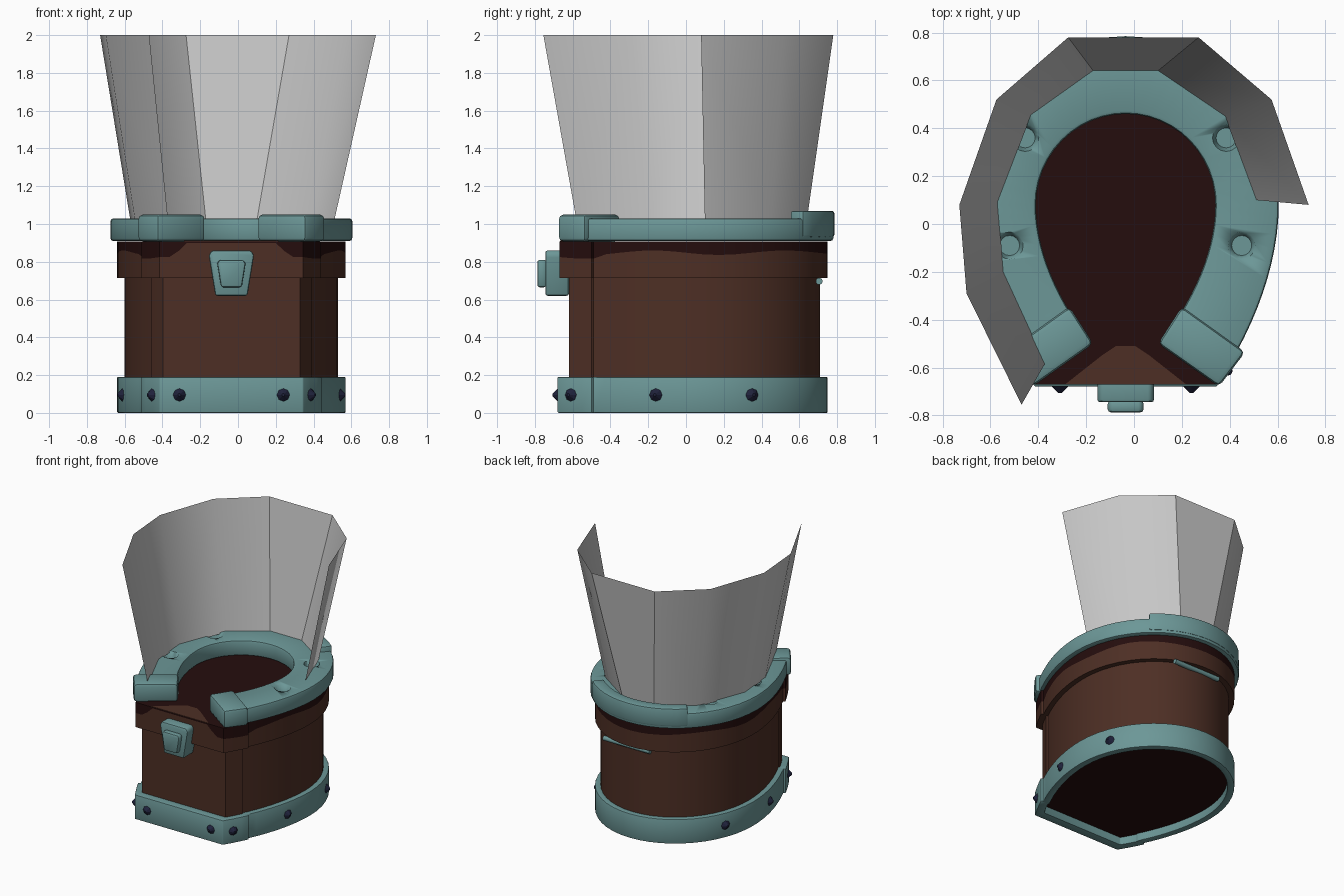
import bpy, bmesh, math
from mathutils import Matrix, Vector

if "Cube" in bpy.data.objects:
    bpy.data.objects.remove(bpy.data.objects["Cube"])

CX = -0.035   # the box is symmetric about this x
Y0 = 0.08     # widest line of the horseshoe plan


def material(name, *rgb):
    m = bpy.data.materials.new(name)
    m.use_nodes = True
    m.diffuse_color = (*rgb, 1)
    m.node_tree.nodes["Principled BSDF"].inputs["Base Color"].default_value = (*rgb, 1)
    return m


TEAL = material("teal metal", 0.15, 0.31, 0.31)
BROWN = material("brown leather", 0.075, 0.028, 0.018)
DARK = material("dark red stain", 0.018, 0.004, 0.004)
NAVY = material("navy stud", 0.014, 0.016, 0.045)
GREY = material("pale grey sheet", 0.58, 0.58, 0.58)


def finish(name, bm, mats, bevel=0, angle=35):
    me = bpy.data.meshes.new(name)
    bm.to_mesh(me)
    bm.free()
    ob = bpy.data.objects.new(name, me)
    bpy.context.collection.objects.link(ob)
    for m in mats:
        me.materials.append(m)
    bpy.ops.object.select_all(action="DESELECT")
    ob.select_set(True)
    bpy.context.view_layer.objects.active = ob
    if bevel:
        mod = ob.modifiers.new("bevel", "BEVEL")
        mod.width, mod.segments, mod.limit_method = bevel, 2, "ANGLE"
        mod.angle_limit = math.radians(40)
        bpy.ops.object.modifier_apply(modifier="bevel")
    bpy.ops.object.shade_smooth_by_angle(angle=math.radians(angle))
    return ob


def side_x(y, rx, fx, front):
    """Half width of the tapering front part of the plan."""
    t = max(0, (Y0 - y) / (Y0 - front))
    return rx + (fx - rx) * t ** 1.9


def outline(rx, back, front, fx, step=0):
    """Horseshoe path from the +x front corner round the back to the -x one."""
    ys = [front + (Y0 - front) * i / 12 for i in range(12)]
    if step:
        ys = sorted([y for y in ys if abs(y + 0.5) > 0.02] + [-0.5, -0.49])
    half = [(side_x(y, rx, fx, front) + (step if y <= -0.5 else 0), y) for y in ys]
    for i in range(13):
        a = i * math.pi / 24
        half.append((rx * math.cos(a), Y0 + (back - Y0) * math.sin(a)))
    return [(CX + x, y) for x, y in half] + [(CX - x, y) for x, y in half[-2::-1]]


def loft(name, loops, mats, rows=(0,), bottom=0, top=0, bevel=0, turn=None):
    bm = bmesh.new()
    rings = [[bm.verts.new(p) for p in loop] for loop in loops]
    n = len(rings[0])
    for r, (a, b) in enumerate(zip(rings, rings[1:])):
        for i in range(n):
            j = (i + 1) % n
            bm.faces.new((a[i], a[j], b[j], b[i])).material_index = rows[r]
    bm.faces.new(rings[0][::-1]).material_index = bottom
    bm.faces.new(rings[-1]).material_index = top
    if turn:
        bm.transform(turn)
    bmesh.ops.recalc_face_normals(bm, faces=bm.faces)
    return finish(name, bm, mats, bevel)


def prism(name, pts, z0, z1, mats, **kw):
    return loft(name, [[(x, y, z) for x, y in pts] for z in (z0, z1)], mats, **kw)


def strip(name, outer, inner, z0, z1, mat, closed, bevel):
    """Bar between two paths, either a ring or open with end caps."""
    bm = bmesh.new()
    cols = [[bm.verts.new((*p, z)) for p, z in ((o, z0), (o, z1), (i, z1), (i, z0))]
            for o, i in zip(outer, inner)]
    for a, b in zip(cols, cols[1:] + (cols[:1] if closed else [])):
        for k in range(4):
            m = (k + 1) % 4
            bm.faces.new((a[k], b[k], b[m], a[m]))
    if not closed:
        bm.faces.new(cols[0])
        bm.faces.new(cols[-1][::-1])
    bmesh.ops.recalc_face_normals(bm, faces=bm.faces)
    return finish(name, bm, [mat], bevel)


# Box body with a dark underside, and the metal band round its foot
body = outline(0.565, 0.71, -0.62, 0.35, 0.012)
prism("box_body", body, 0.06, 0.72, [BROWN, DARK], bottom=1)
strip("base_band", outline(0.605, 0.75, -0.68, 0.36, 0.02),
      outline(0.555, 0.70, -0.61, 0.34, 0.01), 0, 0.19, TEAL, True, 0.012)

# Lid with a stain running down from its top
lid = outline(0.605, 0.75, -0.67, 0.36, 0.02)
lid += [(CX + 0.375 * (i / 8 - 1), -0.67) for i in range(1, 16)]


def stain_edge(x, y):
    if y < -0.66:
        return 0.9 - 0.075 * min(1, max(0, (abs(x - CX) - 0.24) / 0.07))
    return 0.848 - 0.012 * math.sin(9 * y) - (0.02 if y < -0.45 else 0)


loft("box_lid", [[(x, y, 0.715) for x, y in lid],
                 [(x, y, stain_edge(x, y)) for x, y in lid],
                 [(x, y, 0.908) for x, y in lid]], [BROWN, DARK], rows=(0, 1), top=1)
clean = [(-0.25, -0.668), (0.25, -0.668), (0.1, -0.55), (0.04, -0.51), (-0.04, -0.51), (-0.1, -0.55)]
prism("lid_clean_patch", [(CX + x, y) for x, y in clean], 0.9, 0.912, [BROWN])

# Horseshoe with nail holes
shoe = strip("horseshoe", outline(0.64, 0.78, -0.66, 0.39),
             outline(0.375, 0.46, -0.42, 0.2), 0.91, 1.03, TEAL, False, 0.015)
for s in (-1, 1):
    for x, y in ((0.485, -0.09), (0.42, 0.36)):
        bm = bmesh.new()
        bmesh.ops.create_cone(bm, cap_ends=True, segments=16, radius1=0.042, radius2=0.066,
                              depth=0.08, matrix=Matrix.Translation((CX + s * x, y, 1.02)))
        cutter = finish("nail_hole_cutter", bm, [TEAL])
        cutter.hide_render = True
        mod = shoe.modifiers.new("hole", "BOOLEAN")
        mod.operation, mod.object, mod.solver = "DIFFERENCE", cutter, "EXACT"
        bpy.context.view_layer.objects.active = shoe
        bpy.ops.object.modifier_apply(modifier="hole")
        bpy.data.objects.remove(cutter)

# Heel blocks on the ends of the horseshoe
heel = [(0.135, -0.5), (0.39, -0.68), (0.5, -0.535), (0.235, -0.345)]
for s, side in ((1, "left"), (-1, "right")):
    prism("heel_block_" + side, [(CX + s * x, y) for x, y in heel], 0.908, 1.05, [TEAL], bevel=0.022)


# Raised toe clip at the back
def arc(rx, back):
    angles = [math.radians(50 + 80 * i / 12) for i in range(13)]
    return [(CX + rx * math.cos(a), Y0 + (back - Y0) * math.sin(a)) for a in angles]


strip("toe_clip", arc(0.645, 0.785), arc(0.56, 0.695), 0.93, 1.07, TEAL, False, 0.012)

# Latch on the front
front_turn = Matrix.Rotation(math.pi / 2, 4, "X")
plate = [(0.085, 0.62), (0.12, 0.835), (0.105, 0.86)]
button = [(0.055, 0.665), (0.075, 0.79), (0.065, 0.81)]
for name, half, near, far in (("latch_plate", plate, 0.62, 0.745),
                              ("latch_button", button, 0.74, 0.787)):
    pts = [(CX + x, z) for x, z in half] + [(CX - x, z) for x, z in half[::-1]]
    prism(name, pts, near, far, [TEAL], bevel=0.012, turn=front_turn)

# Hinge pin at the back
bm = bmesh.new()
bmesh.ops.create_cone(bm, cap_ends=True, segments=12, radius1=0.018, radius2=0.018, depth=0.4,
                      matrix=Matrix.Translation((CX + 0.05, 0.705, 0.697)) @ Matrix.Rotation(math.pi / 2, 4, "Y"))
finish("hinge_pin", bm, [TEAL])

# Pointed studs on the base band
spots = [(0.275, -0.68, Vector((0, -1, 0)))]
for y, out in ((-0.61, 0.02), (-0.16, 0), (0.35, 0)):
    if y < Y0:
        def width(v):
            return side_x(v, 0.605, 0.36, -0.68)
    else:
        def width(v):
            return 0.605 * math.sqrt(1 - ((v - Y0) / (0.75 - Y0)) ** 2)
    slope = (width(y + 0.01) - width(y - 0.01)) / 0.02
    spots.append((width(y) + out, y, Vector((1, -slope, 0)).normalized()))
for s, side in ((1, "left"), (-1, "right")):
    for k, (x, y, n) in enumerate(spots):
        n = Vector((s * n.x, n.y, 0))
        spot = Vector((CX + s * x, y, 0.095)) + n * 0.01
        bm = bmesh.new()
        bmesh.ops.create_cone(bm, cap_ends=True, segments=8, radius1=0.04, radius2=0.008, depth=0.032,
                              matrix=Matrix.Translation(spot) @ n.to_track_quat("Z", "Y").to_matrix().to_4x4())
        finish(f"stud_{side}_{k + 1}", bm, [NAVY], angle=20)

# Flaring sheet standing on the horseshoe
rim = [(-0.47, -0.755), (-0.70, -0.29), (-0.73, 0.08), (-0.575, 0.52),
       (-0.275, 0.78), (0.27, 0.78), (0.575, 0.52), (0.73, 0.08)]
foot = [(-0.37, -0.58), (-0.545, -0.2), (-0.57, 0.09), (-0.43, 0.455),
        (-0.17, 0.64), (0.1, 0.64), (0.38, 0.45), (0.51, 0.1)]
bm = bmesh.new()
high = [bm.verts.new((x, y, 2)) for x, y in rim]
low = [bm.verts.new((x, y, 1.02)) for x, y in foot]
for i in range(len(rim) - 1):
    bm.faces.new((low[i], low[i + 1], high[i + 1], high[i]))
finish("flared_sheet", bm, [GREY], angle=35)
